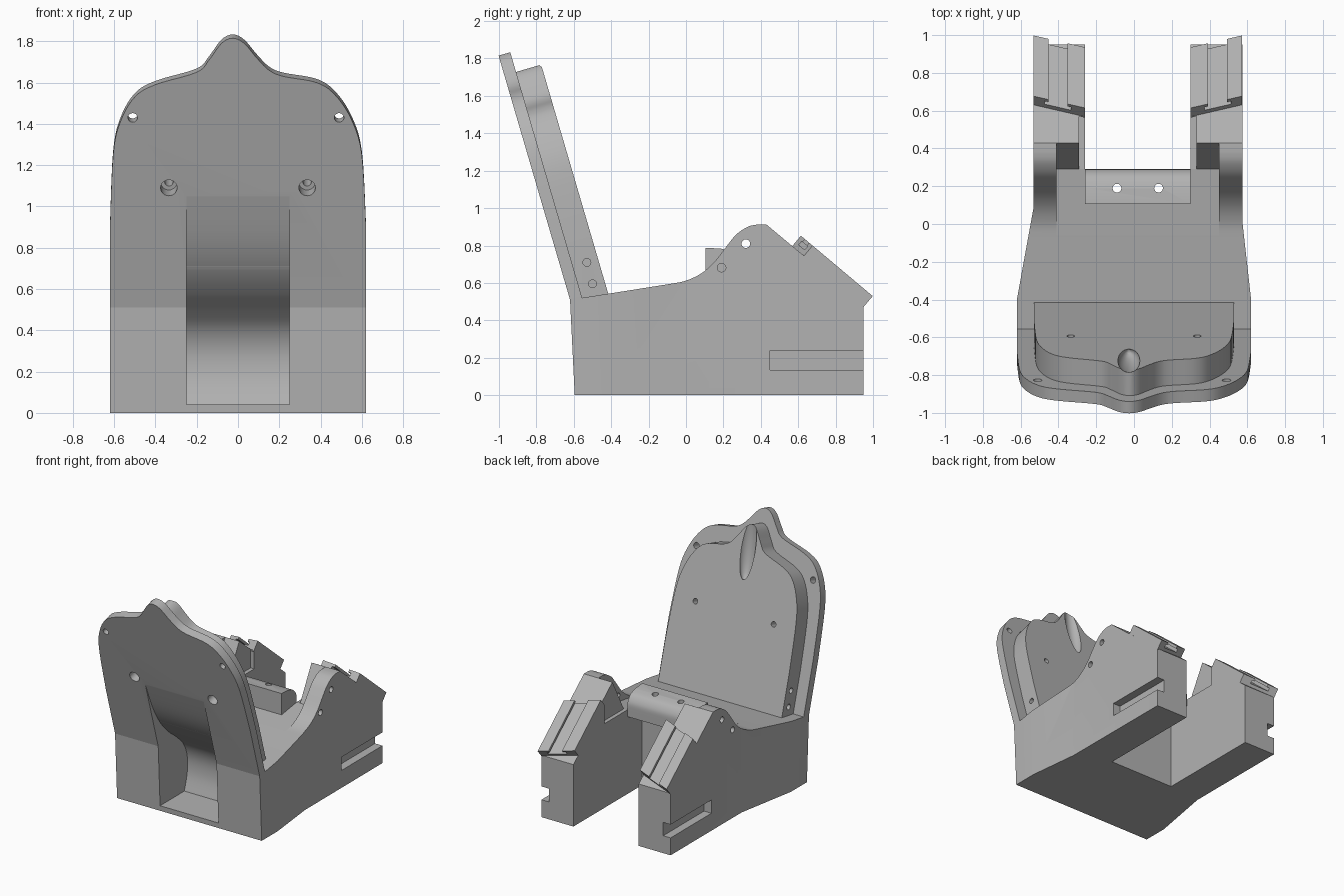
import bpy, bmesh, math
from mathutils import Vector, Matrix

if "Cube" in bpy.data.objects:
    bpy.data.objects.remove(bpy.data.objects["Cube"])

grey = bpy.data.materials.new("plain grey")
grey.use_nodes = True
colour = (0.45, 0.45, 0.45, 1)
grey.diffuse_color = colour
grey.node_tree.nodes["Principled BSDF"].inputs["Base Color"].default_value = colour

MID = 0.02                                  # centre line of the two arms
UP = Vector((0, -0.281, 0.96))              # direction up the leaning back
OUT = Vector((0, 0.96, 0.281))              # from the back towards the seat
FOOT = Vector((0, -0.62, 0.51))             # foot of the back


def make(name, bm):
    bmesh.ops.recalc_face_normals(bm, faces=bm.faces)
    mesh = bpy.data.meshes.new(name)
    bm.to_mesh(mesh)
    bm.free()
    ob = bpy.data.objects.new(name, mesh)
    bpy.context.collection.objects.link(ob)
    mesh.materials.append(grey)
    return ob


def prism(name, pts, place, a, b):
    """Extrude a 2D outline from a to b; place maps (p, q, w) into space."""
    bm = bmesh.new()
    ends = [[bm.verts.new(place(p, q, w)) for p, q in pts] for w in (a, b)]
    bm.faces.new(ends[0])
    bm.faces.new(ends[1][::-1])
    for i in range(len(pts)):
        j = (i + 1) % len(pts)
        bm.faces.new((ends[0][i], ends[0][j], ends[1][j], ends[1][i]))
    return make(name, bm)


def side(y, z, x):
    return Vector((x, y, z))


def plan(x, y, z):
    return Vector((x, y, z))


def back(x, v, w):
    return FOOT + Vector((x, 0, 0)) + UP * v + OUT * w


def box(x0, x1, y0, y1, z0, z1):
    return prism("cutter", [(x0, y0), (x1, y0), (x1, y1), (x0, y1)], plan, z0, z1)


def rod(start, end, r):
    """Round cutter between two points."""
    start, end = Vector(start), Vector(end)
    axis = end - start
    bm = bmesh.new()
    turn = axis.to_track_quat('Z', 'Y').to_matrix().to_4x4()
    bmesh.ops.create_cone(bm, cap_ends=True, segments=24, radius1=r, radius2=r,
                          depth=axis.length,
                          matrix=Matrix.Translation((start + end) / 2) @ turn)
    return make("cutter", bm)


def smooth_line(pts, steps=5):
    """Catmull-Rom curve through points."""
    out = []
    ext = [pts[0]] + pts + [pts[-1]]
    for i in range(len(pts) - 1):
        a, b, c, d = (Vector(p) for p in ext[i:i + 4])
        for k in range(steps):
            t = k / steps
            out.append(tuple(0.5 * (2 * b + (c - a) * t + (2 * a - 5 * b + 4 * c - d) * t * t
                                    + (3 * b - a - 3 * c + d) * t ** 3)))
    return out + [tuple(pts[-1])]


def combine(ob, tool, operation='DIFFERENCE'):
    mod = ob.modifiers.new("cut", 'BOOLEAN')
    mod.operation = operation
    mod.solver = 'EXACT'
    mod.object = tool
    graph = bpy.context.evaluated_depsgraph_get()
    mesh = bpy.data.meshes.new_from_object(ob.evaluated_get(graph))
    ob.modifiers.clear()
    ob.data = mesh


def cut(obs, tool, operation='DIFFERENCE'):
    for ob in obs:
        combine(ob, tool, operation)
    bpy.data.objects.remove(tool)


# Base with both arms: side profile crossed with the tapered footprint
rise = smooth_line([(-0.07, 0.597), (0, 0.612), (0.08, 0.65), (0.15, 0.71), (0.22, 0.8),
                    (0.27, 0.86), (0.33, 0.9), (0.38, 0.912)], 4)
base = prism("seat_base", [(-0.595, 0), (-0.62, 0.51)] + rise
             + [(0.43, 0.912), (0.95, 0.48), (0.95, 0)], side, -0.8, 0.8)
cut([base], prism("cutter", [(-0.62, -0.8), (0.62, -0.8), (0.62, -0.4), (0.575, 0), (0.573, 1.2),
                             (-0.533, 1.2), (-0.533, 0.08), (-0.62, -0.4)], plan, -0.2, 1.5),
    'INTERSECT')

# Seat recess between the arms, the gap behind it and the inner ledges
cut([base], prism("cutter", [(-0.06, 0.598), (0.29, 0.651), (0.43, 0.914), (0.43, 1.3),
                             (-0.06, 1.3)], side, MID - 0.43, MID + 0.43))
cut([base], prism("cutter", [(0.11, -0.1), (1.2, -0.1), (1.2, 2), (0.29, 2), (0.29, 0.6),
                             (0.11, 0.6)], side, MID - 0.28, MID + 0.28))
cut([base], box(MID - 0.31, MID + 0.31, 0.285, 0.57, 0.652, 2))

# Side slots and arm holes
for s in (-1, 1):
    x0, x1 = sorted((MID + s * 0.49, MID + s * 0.7))
    cut([base], box(x0, x1, 0.45, 1.2, 0.135, 0.238))
for y, z in ((0.32, 0.81), (0.19, 0.682)):
    cut([base], rod((-1, y, z), (1, y, z), 0.023))

# Cross bar at the rear of the seat
bar_edge = smooth_line([(0.19, 0.783), (0.25, 0.76), (0.285, 0.71), (0.29, 0.65)])
bar = prism("cross_bar", [(0.105, 0.59), (0.105, 0.788)] + bar_edge + [(0.29, 0.6)],
            side, MID - 0.28, MID + 0.28)
for x in (-0.09, 0.13):
    cut([base, bar], rod((x, 0.19, 0.3), (x, 0.19, 1), 0.023))

# Leaning back plate and the smaller, thicker pad on it
crest = smooth_line([(-0.62, 0.9), (-0.605, 1.25), (-0.57, 1.41), (-0.5, 1.53), (-0.4, 1.59),
                     (-0.2, 1.65), (-0.14, 1.71), (-0.08, 1.79), (-0.025, 1.815), (0.03, 1.79),
                     (0.09, 1.72), (0.15, 1.66), (0.22, 1.63), (0.38, 1.6), (0.47, 1.54),
                     (0.55, 1.42), (0.6, 1.25), (0.62, 0.9)])
crest = [(x, (z - 0.51) / 0.96) for x, z in crest]
plate = prism("back_plate", [(-0.62, -0.02)] + crest + [(0.62, -0.02)], back, 0, 0.065)
pad = prism("back_pad", [(-0.53, -0.06)] + [(x * 0.855, v - 0.11) for x, v in crest]
            + [(0.53, -0.06)], back, 0.06, 0.205)

# Scoop at the top of the pad
bm = bmesh.new()
bmesh.ops.create_uvsphere(bm, u_segments=24, v_segments=16, radius=1,
                          matrix=Matrix.Translation((-0.027, -0.715, 1.65))
                          @ Matrix.Rotation(math.radians(8), 4, 'X')
                          @ Matrix.Diagonal((0.062, 0.06, 0.28, 1)))
cut([pad], make("cutter", bm))

# Hollow in the front, running under the seat and up behind the pad
hollow = smooth_line([(-0.79, 1.08), (-0.69, 0.84), (-0.6, 0.69), (-0.5, 0.58), (-0.4, 0.5),
                      (-0.31, 0.41), (-0.265, 0.3), (-0.265, 0.17), (-0.3, 0.04)])
cut([base, plate, pad], prism("cutter", hollow + [(-0.9, 0.04), (-0.9, 1.08)], side, -0.25, 0.25))

# Screw holes through the back and in the pad sides
for x in (-0.51, 0.49):
    v = (1.43 - 0.51) / 0.96
    cut([plate], rod(back(x, v, -0.1), back(x, v, 0.3), 0.023))
for x in (-0.335, 0.335):
    v = (1.09 - 0.51) / 0.96
    cut([plate, pad], rod(back(x, v, -0.1), back(x, v, 0.1), 0.04))
    cut([pad], rod(back(x, v, 0.05), back(x, v, 0.3), 0.02))
for s in (-1, 1):
    for y, z in ((-0.53, 0.71), (-0.5, 0.595)):
        cut([pad], rod((s * 0.47, y, z), (s * 0.7, y, z), 0.021))

# Grooved rails lying on the sloping arm ends, with skewed ends
slope = Vector((0, 0.765, -0.643))
lift = Vector((0, 0.643, 0.765))
half = [(0, -0.01), (0, 0.07), (0.08, 0.07), (0.08, 0.05), (0.06, 0.05), (0.06, 0.025)]
rail = half + [(0.2, 0.025), (0.2, 0.05), (0.18, 0.05), (0.18, 0.07), (0.273, 0.07),
               (0.273, -0.01)]
rails = []
for s, name in ((1, "left_rail"), (-1, "right_rail")):
    def on_arm(q, h, l, s=s):
        start = Vector((MID + s * (0.553 - q), 0.632, 0.746))
        return start + lift * h + slope * (l - 0.3 * q)
    rails.append(prism(name, rail, on_arm, 0, 0.42))

# Smooth shading on curves, sharp edges elsewhere
bpy.ops.object.select_all(action='DESELECT')
for ob in [base, bar, plate, pad] + rails:
    ob.select_set(True)
bpy.context.view_layer.objects.active = base
bpy.ops.object.shade_smooth_by_angle(angle=math.radians(30))
